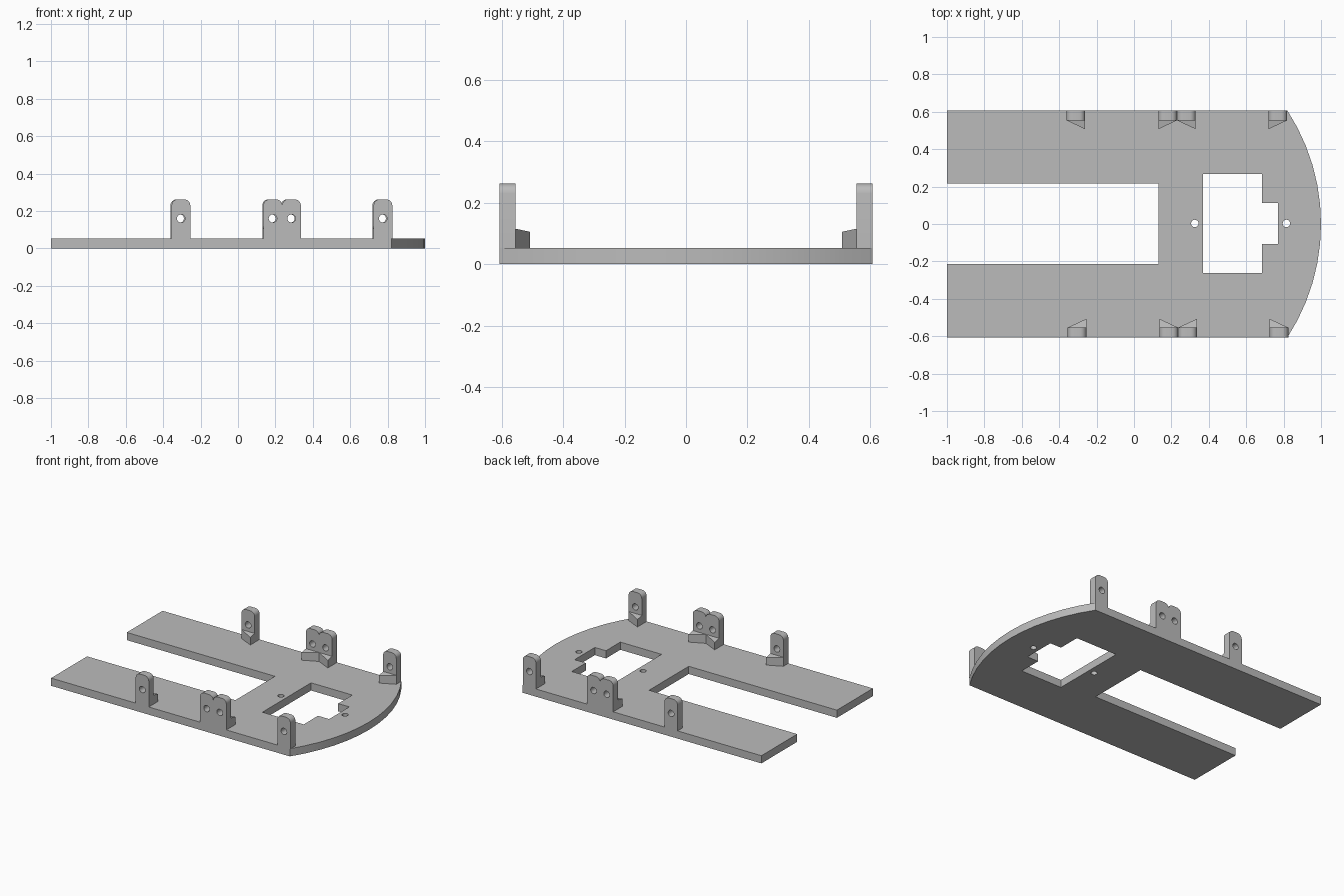
import bpy, bmesh, math
from mathutils import Matrix, Vector

cube = bpy.data.objects.get("Cube")
if cube:
    bpy.data.objects.remove(cube, do_unlink=True)

PLATE_H, HALF_W, TAB_T, TAB_W = 0.053, 0.607, 0.053, 0.1

grey = bpy.data.materials.new("plain grey")
grey.use_nodes = True
colour = (0.5, 0.5, 0.5, 1)
grey.diffuse_color = colour
grey.node_tree.nodes["Principled BSDF"].inputs["Base Color"].default_value = colour


def arc(cx, cy, r, start, end, steps):
    """Points along a circular arc, angles in degrees."""
    angles = [math.radians(start + (end - start) * i / steps) for i in range(steps + 1)]
    return [(cx + r * math.cos(a), cy + r * math.sin(a)) for a in angles]


def circle(cx, cy, r):
    return arc(cx, cy, r, 0, 345, 23)


def finish(name, bm):
    bmesh.ops.recalc_face_normals(bm, faces=bm.faces)
    mesh = bpy.data.meshes.new(name)
    bm.to_mesh(mesh)
    bm.free()
    mesh.materials.append(grey)
    obj = bpy.data.objects.new(name, mesh)
    bpy.context.collection.objects.link(obj)
    bpy.ops.object.select_all(action='DESELECT')
    obj.select_set(True)
    bpy.context.view_layer.objects.active = obj
    bpy.ops.object.shade_smooth_by_angle(angle=math.radians(30))
    return obj


def panel(name, loops, thickness, matrix):
    """Flat panel from an outline and hole loops, extruded about its middle."""
    curve = bpy.data.curves.new(name + "_outline", 'CURVE')
    curve.dimensions = '2D'
    curve.fill_mode = 'BOTH'
    curve.extrude = thickness / 2
    for loop in loops:
        spline = curve.splines.new('POLY')
        spline.points.add(len(loop) - 1)
        for point, (x, y) in zip(spline.points, loop):
            point.co = (x, y, 0, 1)
        spline.use_cyclic_u = True
    temp = bpy.data.objects.new(name + "_outline", curve)
    bm = bmesh.new()
    bm.from_mesh(temp.to_mesh())
    temp.to_mesh_clear()
    bpy.data.objects.remove(temp)
    bpy.data.curves.remove(curve)
    bmesh.ops.remove_doubles(bm, verts=bm.verts, dist=1e-5)
    bm.transform(matrix)
    return finish(name, bm)


# Base plate: forked at one end, bowed at the other, with a stepped window
bow_r = (HALF_W ** 2 + 0.18 ** 2) / (2 * 0.18)
bow_a = math.degrees(math.asin(HALF_W / bow_r))
outline = [(-1, -HALF_W)] + arc(1 - bow_r, 0, bow_r, -bow_a, bow_a, 12)
outline += [(-1, HALF_W), (-1, 0.217), (0.13, 0.217), (0.13, -0.215), (-1, -0.215)]
window = [(0.37, -0.263), (0.685, -0.263), (0.685, -0.107), (0.77, -0.107),
          (0.77, 0.113), (0.685, 0.113), (0.685, 0.267), (0.37, 0.267)]
panel("base_plate", [outline, window, circle(0.325, 0.003, 0.02), circle(0.815, 0.003, 0.02)],
      PLATE_H, Matrix.Translation((0, 0, PLATE_H / 2)))


def tab(name, x, side):
    """Upright rounded tab with a screw hole."""
    top, r, half = 0.262, 0.032, TAB_W / 2
    shape = [(-half, PLATE_H), (half, PLATE_H)]
    shape += arc(half - r, top - r, r, 0, 90, 6) + arc(r - half, top - r, r, 90, 180, 6)
    place = Matrix.Translation((x, side * (HALF_W - TAB_T / 2), 0)) @ Matrix.Rotation(math.pi / 2, 4, 'X')
    panel(name, [shape, circle(0, 0.16, 0.022)], TAB_T, place)


def gusset(name, x, side, lean):
    """Triangular foot inside a tab; lean is the end where it is deepest."""
    wall, tip = side * (HALF_W - TAB_T), side * 0.507
    far, near = x - lean * TAB_W / 2, x + lean * TAB_W / 2
    corners = [(far, wall, 0.115), (near, wall, 0.115), (near, tip, 0.105)]
    bm = bmesh.new()
    upper = [bm.verts.new(c) for c in corners]
    lower = [bm.verts.new((c[0], c[1], PLATE_H)) for c in corners]
    bm.faces.new(upper)
    bm.faces.new(lower[::-1])
    for i in range(3):
        j = (i + 1) % 3
        bm.faces.new((upper[i], lower[i], lower[j], upper[j]))
    finish(name, bm)


# Four tabs along each long edge; the middle two touch
stations = [("rear", -0.307, 1), ("middle_a", 0.184, -1), ("middle_b", 0.284, 1), ("bow", 0.773, -1)]
for edge, side, shift in (("front", -1, 0.002), ("back", 1, -0.004)):
    for label, x, lean in stations:
        tab(f"{edge}_{label}_tab", x + shift, side)
        gusset(f"{edge}_{label}_gusset", x + shift, side, lean)
